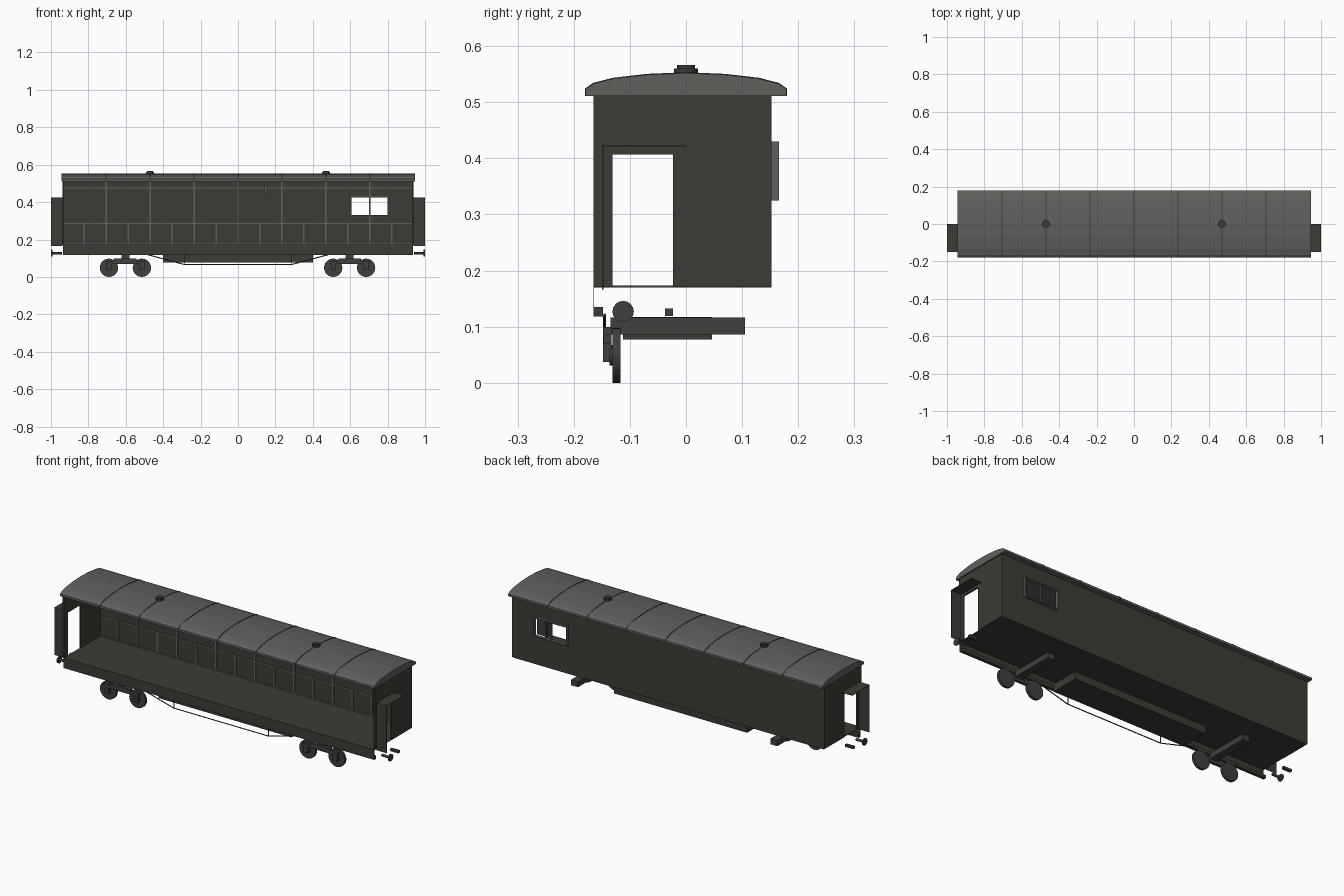
import bpy, bmesh, math
from mathutils import Vector, Matrix

if "Cube" in bpy.data.objects:
    bpy.data.objects.remove(bpy.data.objects["Cube"])


def mat(name, c):
    m = bpy.data.materials.new(name)
    m.diffuse_color = (*c, 1)
    m.use_nodes = True
    m.node_tree.nodes["Principled BSDF"].inputs["Base Color"].default_value = m.diffuse_color
    return m


DARK = mat("dark_olive", (0.045, 0.045, 0.036))
GREY = mat("roof_grey", (0.115, 0.115, 0.108))
IRON = mat("iron_grey", (0.05, 0.05, 0.046))


def finish(name, bm, m):
    bmesh.ops.recalc_face_normals(bm, faces=bm.faces)
    me = bpy.data.meshes.new(name)
    bm.to_mesh(me)
    bm.free()
    ob = bpy.data.objects.new(name, me)
    bpy.context.collection.objects.link(ob)
    me.materials.append(m)
    return ob


def boxes(name, m, *ranges):
    """One object from boxes given as x0, x1, y0, y1, z0, z1."""
    bm = bmesh.new()
    for x0, x1, y0, y1, z0, z1 in ranges:
        mt = Matrix.Translation(((x0 + x1) / 2, (y0 + y1) / 2, (z0 + z1) / 2)) @ \
            Matrix.Diagonal((abs(x1 - x0), abs(y1 - y0), abs(z1 - z0), 1))
        bmesh.ops.create_cube(bm, size=1, matrix=mt)
    return finish(name, bm, m)


def rods(name, m, segs, *parts):
    """Cylinders given as start, end, radius."""
    bm = bmesh.new()
    for a, b, r in parts:
        a, b = Vector(a), Vector(b)
        d = b - a
        mt = Matrix.Translation((a + b) / 2) @ d.to_track_quat('Z', 'Y').to_matrix().to_4x4()
        bmesh.ops.create_cone(bm, cap_ends=True, segments=segs, radius1=r, radius2=r,
                              depth=d.length, matrix=mt)
    return finish(name, bm, m)


def extrude_x(name, m, spans, pts):
    """Cross-section in y, z run along x."""
    bm = bmesh.new()
    for x0, x1 in spans:
        f = bm.faces.new([bm.verts.new((x0, y, z)) for y, z in pts])
        ext = bmesh.ops.extrude_face_region(bm, geom=[f])['geom']
        bmesh.ops.translate(bm, vec=(x1 - x0, 0, 0),
                            verts=[v for v in ext if isinstance(v, bmesh.types.BMVert)])
    return finish(name, bm, m)


BAYS = [i * 0.235 for i in range(-3, 4)]
L = 0.935                     # half body length
YF, YB = -0.165, 0.152        # front and back of body

# roof and seams
half = [(0.179, 0.511), (0.179, 0.523), (0.165, 0.533), (0.13, 0.542), (0.07, 0.549)]
prof = half + [(0, 0.552)] + [(-y, z) for y, z in reversed(half)]
extrude_x("roof", GREY, [(-0.945, 0.945)], prof)
extrude_x("roof_seams", DARK, [(x - 0.003, x + 0.003) for x in BAYS],
          [(y * 1.004, z + (0.0015 if z > 0.515 else 0)) for y, z in prof])

# roof vents
rods("roof_vents", DARK, 12,
     *[((x, 0, z0), (x, 0, z1), r) for x in (-0.47, 0.47)
       for z0, z1, r in ((0.548, 0.56, 0.021), (0.56, 0.566, 0.016))])

# floor, and back wall with window opening
boxes("floor", DARK, (-L, L, YF, YB, 0.170, 0.173))
yi = YB - 0.004
wx0, wx1, wz0, wz1 = 0.607, 0.80, 0.33, 0.43
boxes("back_wall", DARK,
      (-L, wx0, yi, YB, 0.172, 0.512), (wx1, L, yi, YB, 0.172, 0.512),
      (wx0, wx1, yi, YB, 0.172, wz0), (wx0, wx1, yi, YB, wz1, 0.512))

# window frame standing out from the back wall
t = 0.005
boxes("window_frame", GREY,
      (wx0 - t, wx0, yi, 0.166, wz0 - t, wz1), (wx1, wx1 + t, yi, 0.166, wz0 - t, wz1),
      (wx0, wx1, yi, 0.166, wz0 - t, wz0), (wx0, wx1, yi, 0.166, wz1 - t, wz1),
      (0.701, 0.708, yi, 0.156, wz0, wz1))

# panel strips on the inside of the back wall
strips = [(-L, L, yi - 0.003, yi, z - 0.003, z + 0.003) for z in (0.177, 0.285, 0.475)]
for x in BAYS:
    spans = [(0.174, wz0), (wz1, 0.511)] if x > 0.7 else [(0.174, 0.511)]
    strips += [(x - 0.004, x + 0.004, yi - 0.004, yi, a, b) for a, b in spans]
for i in range(-4, 4):
    x = (i + 0.5) * 0.235
    strips.append((x - 0.004, x + 0.004, yi - 0.004, yi, 0.174, 0.285))
boxes("panel_strips", GREY, *strips)
boxes("wall_fitting", GREY, (0.142, 0.156, yi - 0.012, yi, 0.452, 0.488))

# end walls with doorways and half gangways
for s, side in ((-1, "left"), (1, "right")):
    a, b = s * (L - 0.004), s * (L + 0.004)
    boxes(side + "_end_wall", DARK,
          (a, b, YF, -0.131, 0.172, 0.512), (a, b, -0.023, YB, 0.172, 0.512),
          (a, b, -0.131, -0.023, 0.407, 0.512))
    boxes(side + "_gangway", DARK,
          (b, s, -0.150, -0.147, 0.166, 0.424), (b, s, -0.147, 0, 0.421, 0.424))
    # buffer and coupling
    rods(side + "_buffer", IRON, 16,
         ((s * 0.945, -0.112, 0.127), (s * 0.994, -0.112, 0.127), 0.007),
         ((s * 0.993, -0.112, 0.127), (s, -0.112, 0.127), 0.019))
    boxes(side + "_coupling", IRON, (s * 0.94, s * 0.99, -0.037, -0.023, 0.119, 0.132))

# solebar: thin skirt with a foot rail below
boxes("solebar_skirt", DARK, (-L, L, YF, YF + 0.001, 0.135, 0.171))
boxes("foot_rail", DARK, (-L, L, YF, -0.148, 0.118, 0.135))

# underfloor box and truss rods
boxes("underfloor_box", DARK, (-0.40, 0.40, -0.112, 0.046, 0.077, 0.117))
yt = -0.145
pts = [(-0.49, yt, 0.121), (-0.285, yt, 0.066), (0.285, yt, 0.066), (0.49, yt, 0.121)]
rods("truss_rods", IRON, 6, *[(pts[i], pts[i + 1], 0.0028) for i in range(3)],
     *[((x, yt, 0.066), (x, yt, 0.12), 0.0025) for x in (-0.285, 0.285)])

# bogies
for cx, side in ((-0.602, "left"), (0.597, "right")):
    xs = (cx - 0.088, cx + 0.088)
    rods(side + "_wheels", IRON, 24,
         *[((x, -0.131, 0.049), (x, -0.117, 0.049), 0.049) for x in xs])
    rods(side + "_hubs", IRON, 12,
         *[((x, -0.136, 0.049), (x, -0.130, 0.049), 0.018) for x in xs])
    boxes(side + "_bogie_frame", IRON,
          (cx - 0.105, cx + 0.105, -0.147, -0.133, 0.070, 0.086),
          (cx - 0.06, cx + 0.06, -0.148, -0.132, 0.086, 0.099),
          *[(x - 0.013, x + 0.013, -0.148, -0.133, 0.037, 0.070) for x in xs])
    boxes(side + "_bolster", IRON, (cx - 0.021, cx + 0.021, -0.135, 0.105, 0.086, 0.116))
